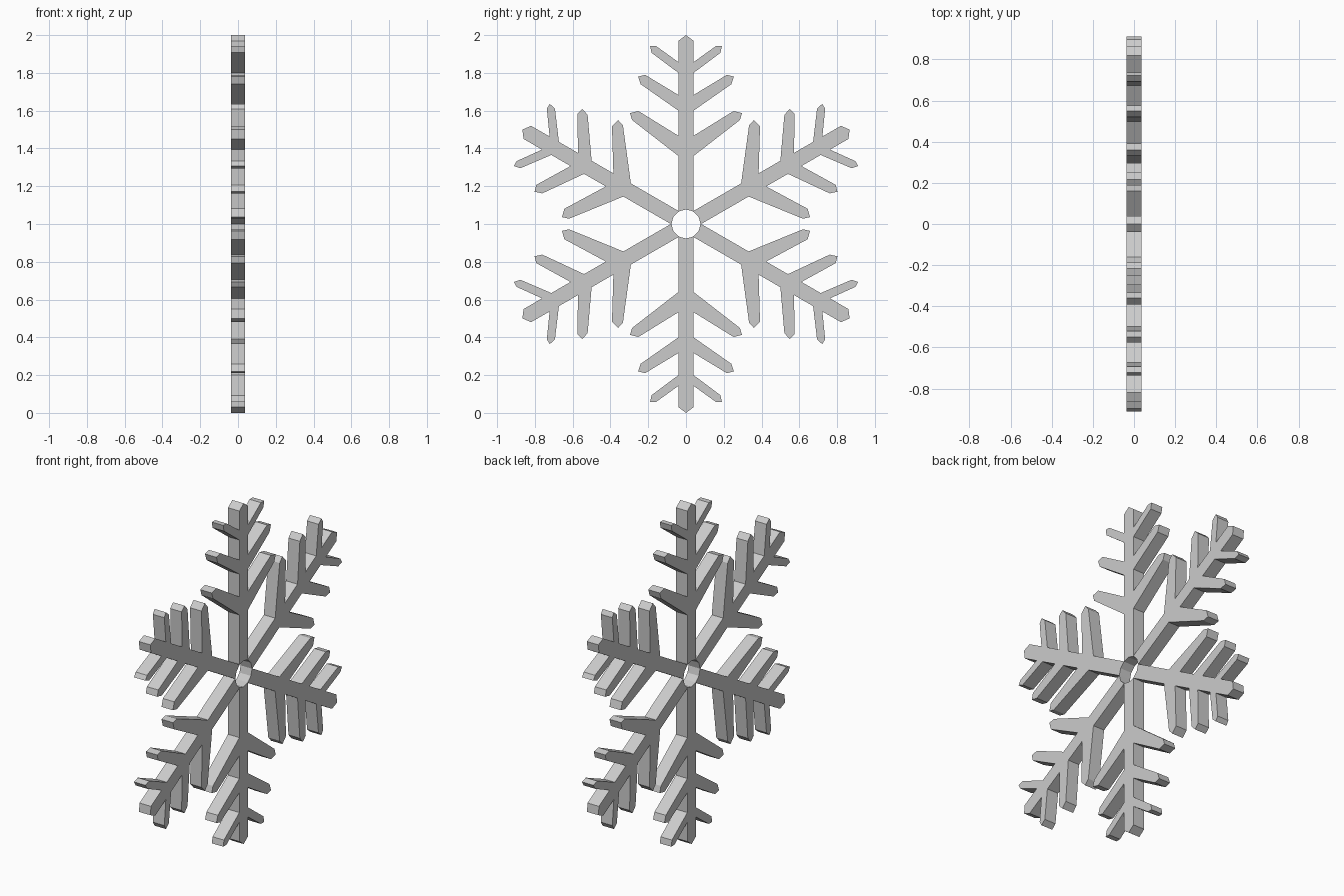
import bpy, bmesh, math
from mathutils import Matrix

if "Cube" in bpy.data.objects:
    bpy.data.objects.remove(bpy.data.objects["Cube"])

HALF_THICK = 0.037
HOLE = 0.077

# Right half of one arm: (across, along) from the hole notch to the tip
half = [(HOLE * 0.5, HOLE * 0.866), (0.04, 0.075)]
# each branch: lower root, lower end, tip, upper end, upper root
branches = [
    [(0.04, 0.36), (0.285, 0.55), (0.297, 0.587), (0.252, 0.598), (0.04, 0.467)],
    [(0.04, 0.60), (0.240, 0.74), (0.253, 0.780), (0.217, 0.790), (0.04, 0.683)],
    [(0.04, 0.80), (0.183, 0.907), (0.190, 0.943), (0.160, 0.943), (0.04, 0.857)],
]
for b in branches:
    half += b
half.append((0.04, 0.97))

# Mirror into a closed outline: hole edge, right side, tip, left side
outline = [(0, HOLE)] + half + [(0, 1.0)] + [(-u, v) for u, v in reversed(half)]


def build_arm(name, angle):
    bm = bmesh.new()
    face = bm.faces.new([bm.verts.new((HALF_THICK, u, v)) for u, v in outline])
    # slab: back face is a flipped copy joined by side walls
    front = list(face.verts)
    back = [bm.verts.new((-HALF_THICK, u, v)) for u, v in outline]
    bm.faces.new(list(reversed(back)))
    n = len(front)
    for i in range(n):
        j = (i + 1) % n
        bm.faces.new((front[j], front[i], back[i], back[j]))
    bm.transform(Matrix.Translation((0, 0, 1)) @ Matrix.Rotation(angle, 4, 'X'))
    bmesh.ops.recalc_face_normals(bm, faces=bm.faces)
    me = bpy.data.meshes.new(name)
    bm.to_mesh(me)
    bm.free()
    bpy.context.collection.objects.link(bpy.data.objects.new(name, me))


# Six identical arms around the central hole
for k in range(6):
    build_arm(f"snowflake_arm_{k + 1}", k * math.pi / 3)
